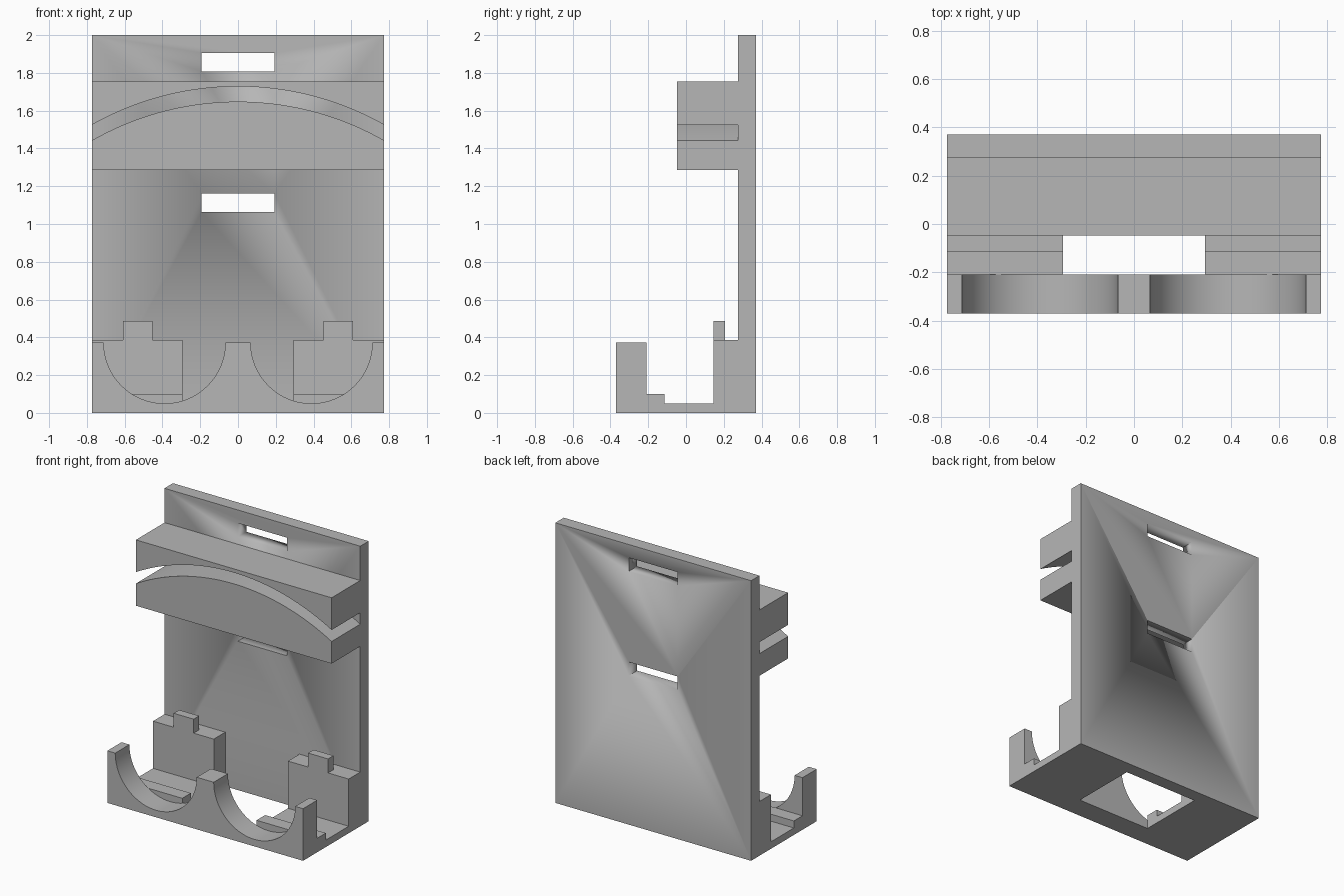
import bpy, bmesh, math
from mathutils import Vector

if "Cube" in bpy.data.objects:
    bpy.data.objects.remove(bpy.data.objects["Cube"], do_unlink=True)

GREY = (0.47, 0.47, 0.47, 1)
grey = bpy.data.materials.new("plain grey")
grey.use_nodes = True
grey.diffuse_color = GREY
grey.node_tree.nodes["Principled BSDF"].inputs["Base Color"].default_value = GREY

HALF = 0.773      # half width of the whole holder
BACK = 0.275      # front face of the back plate


def extrude(name, profile, axis, start, end):
    """Extrude a closed profile along x (profile is y, z) or y (profile is x, z)."""
    bm = bmesh.new()
    if axis == "x":
        points = [(start, a, b) for a, b in profile]
        step = Vector((end - start, 0, 0))
    else:
        points = [(a, start, b) for a, b in profile]
        step = Vector((0, end - start, 0))
    face = bm.faces.new([bm.verts.new(p) for p in points])
    new = bmesh.ops.extrude_face_region(bm, geom=[face])["geom"]
    bmesh.ops.translate(bm, vec=step, verts=[v for v in new if isinstance(v, bmesh.types.BMVert)])
    bmesh.ops.recalc_face_normals(bm, faces=bm.faces)
    mesh = bpy.data.meshes.new(name)
    bm.to_mesh(mesh)
    bm.free()
    obj = bpy.data.objects.new(name, mesh)
    bpy.context.collection.objects.link(obj)
    mesh.materials.append(grey)
    bpy.ops.object.select_all(action="DESELECT")
    obj.select_set(True)
    bpy.context.view_layer.objects.active = obj
    bpy.ops.object.shade_smooth_by_angle(angle=math.radians(30))
    return obj


def rect(a0, a1, b0, b1):
    return [(a0, b0), (a1, b0), (a1, b1), (a0, b1)]


def arch(edge_z, crown_z, steps=40):
    """Shallow circular arc across the full width, from left to right."""
    sag = crown_z - edge_z
    r = (HALF ** 2 + sag ** 2) / (2 * sag)
    xs = [-HALF + 2 * HALF * i / steps for i in range(steps + 1)]
    return [(x, crown_z - r + math.sqrt(r * r - x * x)) for x in xs]


# Back plate with two strap slots
plate = extrude("back_plate", rect(-HALF, HALF, 0, 2), "y", BACK, 0.37)
for low in (1.063, 1.808):
    cutter = extrude("slot_cutter", rect(-0.193, 0.193, low, low + 0.098), "y", 0.1, 0.5)
    cutter.hide_render = True
    cut = plate.modifiers.new("slot", "BOOLEAN")
    cut.operation, cut.solver, cut.object = "DIFFERENCE", "EXACT", cutter
    bpy.context.view_layer.objects.active = plate
    bpy.ops.object.modifier_apply(modifier=cut.name)
    bpy.data.objects.remove(cutter, do_unlink=True)

# Shelf split by an arched gap
extrude("upper_arch_block", arch(1.525, 1.728) + [(HALF, 1.755), (-HALF, 1.755)],
        "y", -0.048, BACK)
extrude("lower_arch_block", arch(1.443, 1.648) + [(HALF, 1.285), (-HALF, 1.285)],
        "y", -0.048, BACK)

# Front wall with two half-round cradles
RIM, R, CX = 0.372, 0.322, 0.389
outline = [(-HALF, 0), (-HALF, RIM)]
for cx in (-CX, CX):
    angles = [math.pi + math.pi * i / 40 for i in range(41)]
    outline += [(cx + R * math.cos(a), RIM + R * math.sin(a)) for a in angles]
outline += [(HALF, RIM), (HALF, 0)]
extrude("front_cradle_wall", outline, "y", -0.37, -0.21)

# Floor strips with a front step and a rear post, each with a tab on top
side = [(-0.21, 0), (BACK, 0), (BACK, 0.387), (0.145, 0.387), (0.145, 0.05),
        (-0.113, 0.05), (-0.113, 0.1), (-0.21, 0.1)]
for label, s in (("left", 1), ("right", -1)):
    extrude(label + "_floor_and_post", side, "x", s * 0.293, s * HALF)
    extrude(label + "_post_tab", rect(s * 0.452, s * 0.61, 0.387, 0.487), "y", 0.145, 0.207)
